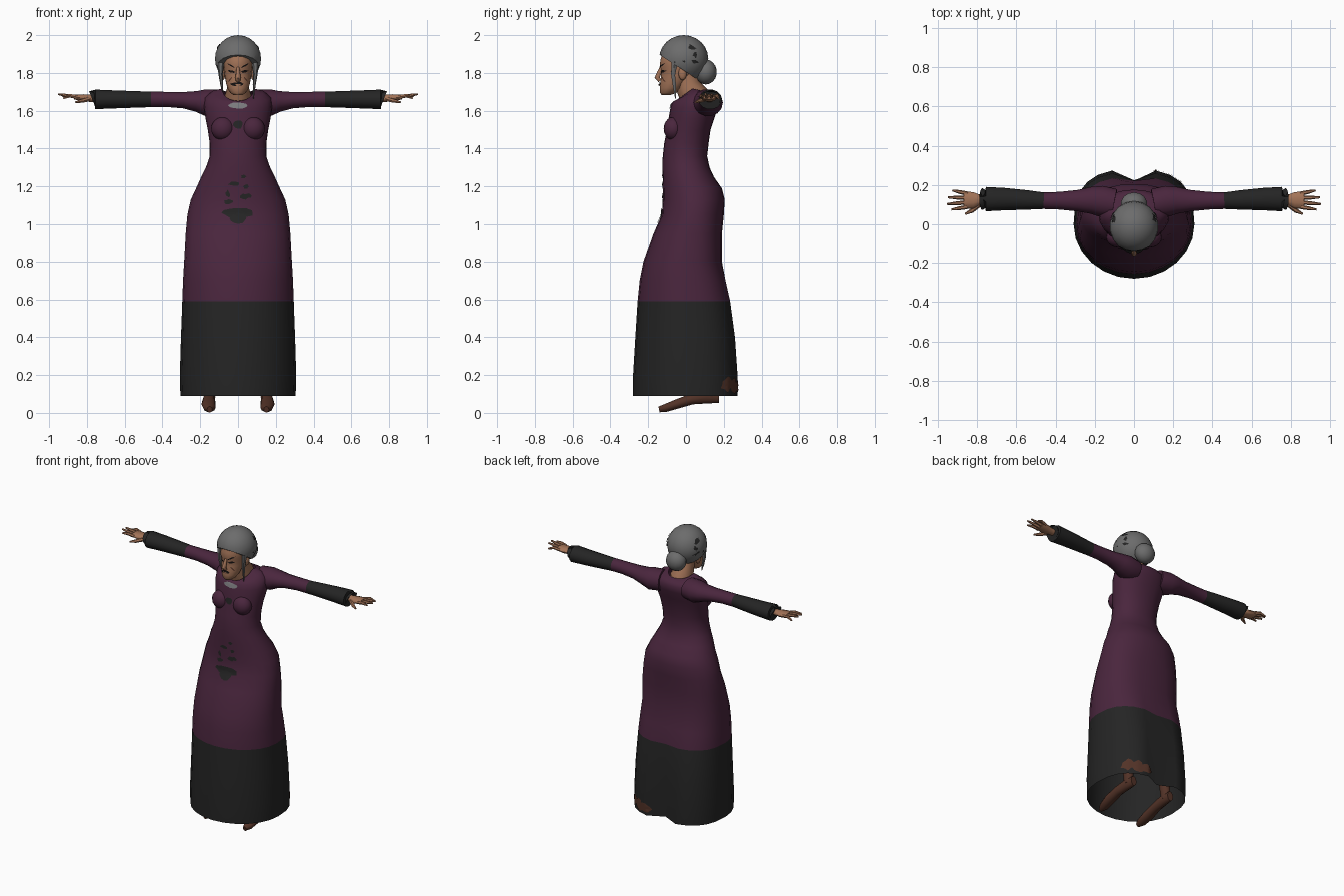
import bpy, bmesh, math, random
from mathutils import Vector, Matrix
from mathutils.bvhtree import BVHTree

if "Cube" in bpy.data.objects:
    bpy.data.objects.remove(bpy.data.objects["Cube"])

random.seed(4)

def material(name, r, g, b):
    m = bpy.data.materials.new(name)
    m.diffuse_color = (r, g, b, 1)
    m.use_nodes = True
    m.node_tree.nodes["Principled BSDF"].inputs["Base Color"].default_value = m.diffuse_color
    return m

PLUM = material("plum_cloth", .068, .019, .047)
DARK = material("charcoal_cloth", .018, .018, .018)
SKIN = material("skin", .36, .17, .095)
GREY = material("grey_hair", .15, .15, .15)
BROWN = material("brown_leather", .085, .032, .02)
BLACK = material("black_detail", .008, .006, .006)
SILVER = material("collar_grey", .2, .2, .21)

def finish(name, bm, mats, rule=None, angle=55):
    bmesh.ops.recalc_face_normals(bm, faces=bm.faces[:])
    if rule:
        for f in bm.faces:
            f.material_index = rule(f.calc_center_median())
    me = bpy.data.meshes.new(name)
    bm.to_mesh(me)
    bm.free()
    for m in mats:
        me.materials.append(m)
    ob = bpy.data.objects.new(name, me)
    bpy.context.collection.objects.link(ob)
    bpy.ops.object.select_all(action='DESELECT')
    ob.select_set(True)
    bpy.context.view_layer.objects.active = ob
    bpy.ops.object.shade_smooth_by_angle(angle=math.radians(angle))
    return ob

def loft(name, rings, mats, caps=(True, True), rule=None):
    bm = bmesh.new()
    vs = [[bm.verts.new(p) for p in r] for r in rings]
    n = len(vs[0])
    for a, b in zip(vs, vs[1:]):
        for i in range(n):
            bm.faces.new((a[i], a[(i + 1) % n], b[(i + 1) % n], b[i]))
    if caps[0]:
        bm.faces.new(vs[0])
    if caps[1]:
        bm.faces.new(vs[-1])
    return finish(name, bm, mats, rule)

def spow(v, e):
    return math.copysign(abs(v) ** e, v)

def flat_ring(z, w, f, b, dip=0, n=24, back=1.0, crease=0):
    """Level ring: half width, front and back y, lowered front edge, squarer back."""
    pts, c, d = [], (f + b) / 2, (b - f) / 2
    for i in range(n):
        t = 2 * math.pi * i / n
        s, k = math.sin(t), math.cos(t)          # k = 1 points to the back
        e = back if k > 0 else 1.0
        y = c + d * spow(k, e) - (crease if i == 0 else 0)
        pts.append((w * spow(s, e), y, z - dip * (max(0, -k) + .35 * max(0, k))))
    return pts

def tube(name, pts, mats, s=1, n=8, rule=None, caps=(True, True)):
    """Tube through (x, y, z, side radius, other radius); s mirrors x."""
    ps = [Vector(p[:3]) for p in pts]
    rings = []
    for i, p in enumerate(ps):
        t = (ps[min(i + 1, len(ps) - 1)] - ps[max(i - 1, 0)]).normalized()
        ref = Vector((0, 1, 0)) if abs(t.z) > .75 else Vector((0, 0, 1))
        u = t.cross(ref).normalized()
        v = u.cross(t)
        ring = []
        for k in range(n):
            a = 2 * math.pi * k / n
            q = p + u * math.cos(a) * pts[i][3] + v * math.sin(a) * pts[i][4]
            ring.append((q.x * s, q.y, q.z))
        rings.append(ring)
    return loft(name, rings, mats, caps, rule)

def ball(name, c, r, mat, seg=16, cut=None):
    bm = bmesh.new()
    bmesh.ops.create_uvsphere(bm, u_segments=seg, v_segments=seg * 2 // 3, radius=1,
                              matrix=Matrix.Translation(c) @ Matrix.Diagonal((*r, 1)))
    if cut:
        res = bmesh.ops.bisect_plane(bm, geom=bm.verts[:] + bm.edges[:] + bm.faces[:],
                                     plane_co=cut[0], plane_no=cut[1], clear_inner=True)
        edges = [g for g in res['geom_cut'] if isinstance(g, bmesh.types.BMEdge)]
        bmesh.ops.contextual_create(bm, geom=edges)
    return finish(name, bm, [mat])

def patch(name, target, mat, c, r, face, jag=0, tilt=0, n=12):
    """Thin spot laid on a surface. face is the outward direction, c and r are (across, z)."""
    me = target.data
    tree = BVHTree.FromPolygons([v.co for v in me.vertices], [p.vertices for p in me.polygons])
    d = Vector(face)
    bm = bmesh.new()

    def drop(a, z):
        o = Vector((0, a, z)) if abs(d.x) > .5 else Vector((a, 0, z))
        hit = tree.ray_cast(o + d, -d)[0] or tree.find_nearest(o + d * .2)[0]
        return bm.verts.new(hit + d * .005)
    mid, rings = drop(*c), [[], []]
    for k in range(n):
        t, g = 2 * math.pi * k / n, 1 + random.uniform(-jag, jag)
        x, z = r[0] * g * math.cos(t), r[1] * g * math.sin(t)
        x, z = x * math.cos(tilt) - z * math.sin(tilt), x * math.sin(tilt) + z * math.cos(tilt)
        for ring, q in zip(rings, (.5, 1)):
            ring.append(drop(c[0] + x * q, c[1] + z * q))
    for k in range(n):
        j = (k + 1) % n
        bm.faces.new((mid, rings[0][k], rings[0][j]))
        bm.faces.new((rings[0][k], rings[1][k], rings[1][j], rings[0][j]))
    ob = finish(name, bm, [mat])
    if sum((p.normal for p in ob.data.polygons), Vector()).dot(d) < 0:
        ob.data.flip_normals()
    return ob

# Dress: z, half width, front y, back y, neckline dip
dress_profile = [
    (.09, .305, -.28, .28, 0), (.2, .308, -.28, .28, 0), (.4, .302, -.268, .266, 0),
    (.59, .295, -.256, .24, 0), (.7, .291, -.245, .215, 0), (.8, .285, -.225, .19, 0),
    (.95, .277, -.172, .19, 0), (1.05, .268, -.128, .2, 0), (1.13, .25, -.122, .205, 0),
    (1.19, .222, -.122, .19, 0), (1.25, .195, -.123, .148, 0), (1.3, .17, -.124, .125, 0),
    (1.36, .15, -.123, .112, 0), (1.43, .15, -.115, .12, 0), (1.5, .16, -.1, .13, 0),
    (1.56, .172, -.092, .15, 0), (1.62, .18, -.083, .168, .01), (1.67, .175, -.075, .176, .03),
    (1.705, .135, -.066, .158, .055), (1.717, .085, -.055, .125, .065)]
dress = loft("dress", [flat_ring(*p, back=.75 if p[0] < 1 else .9,
                                 crease=.06 * max(0, min(1, (.75 - p[0]) / .5)))
                       for p in dress_profile],
             [PLUM, DARK], (False, False), lambda c: int(c.z < .59))

# Neck and face
tube("neck", [(0, .06, 1.6, .07, .075), (0, .045, 1.68, .07, .08), (0, .01, 1.73, .055, .065),
              (0, -.01, 1.8, .055, .06)], [SKIN], n=12)
face = loft("face", [flat_ring(*p, n=16) for p in [
    (1.682, .022, -.128, -.085), (1.695, .042, -.137, -.05), (1.72, .056, -.138, -.02),
    (1.745, .063, -.136, .0), (1.78, .07, -.132, .03), (1.81, .074, -.13, .05),
    (1.835, .077, -.139, .05), (1.87, .078, -.135, .05), (1.91, .07, -.122, .05)]], [SKIN])
tube("nose", [(0, -.13, 1.83, .008, .008), (0, -.142, 1.8, .011, .012), (0, -.152, 1.775, .015, .014),
              (0, -.138, 1.758, .012, .01)], [SKIN])
patch("mouth", face, BLACK, (0, 1.742), (.034, .011), (0, -1, 0), .3)
patch("lower_lip", face, SKIN, (0, 1.738), (.015, .004), (0, -1, 0)).location.y = -.003

# Hair
hair = ball("hair_cap", (0, -.012, 1.875), (.124, .13, .125), GREY, 18,
            ((0, 0, 1.805), (0, .65, 1)))
ball("hair_bun", (0, .105, 1.805), (.068, .058, .066), GREY, 14)

for s in (1, -1):
    # Facial details
    patch("eye", face, BLACK, (s * .034, 1.808), (.019, .006), (0, -1, 0), .2, s * .15)
    patch("brow", face, BLACK, (s * .036, 1.838), (.022, .004), (0, -1, 0), .2, s * .5)
    patch("cheek_line", face, BROWN, (s * .042, 1.765), (.016, .003), (0, -1, 0), .1, -s * .9)
    ball("ear", (s * .08, -.018, 1.797), (.014, .022, .036), SKIN, 10)
    low = 1.665 if s > 0 else 1.7
    tube("hair_lock", [(.092, -.06, 1.86, .02, .02), (.092, -.068, 1.79, .011, .012),
                       (.086, -.062, 1.74, .008, .01), (.082, -.055, low, .002, .003)], [GREY], s, 6)
    # Dark hair ornaments
    for a, z, w, h in ((.03, 1.935, .024, .01), (.05, 1.895, .01, .014), (.045, 1.86, .02, .008),
                       (-.01, 1.86, .008, .006)):
        patch("hair_ornament", hair, DARK, (a, z), (w, h), (s, 0, 0), .4, -.4)

    # Bust
    ball("bust", (s * .08, -.066, 1.505), (.062, .052, .062), PLUM)

    # Sleeves, plum above and charcoal toward the cuff
    tube("sleeve", [(.1, .105, 1.645, .075, .068), (.17, .118, 1.643, .078, .072),
                    (.22, .122, 1.65, .068, .056), (.29, .12, 1.656, .054, .044),
                    (.38, .12, 1.66, .045, .041), (.46, .12, 1.66, .042, .042),
                    (.55, .124, 1.66, .05, .045), (.66, .128, 1.66, .057, .049),
                    (.755, .128, 1.66, .062, .053), (.772, .128, 1.662, .056, .045),
                    (.75, .128, 1.662, .04, .035)],
         [PLUM, DARK], s, 14, lambda c: int(abs(c.x) > .46))

    # Hands
    tube("palm", [(.74, .126, 1.664, .024, .02), (.785, .124, 1.666, .027, .02),
                  (.82, .122, 1.668, .042, .02), (.868, .122, 1.673, .044, .013)], [SKIN], s, 10)
    for y0, y1, tip, z1 in ((.088, .075, .93, 1.678), (.111, .103, .952, 1.688),
                            (.134, .137, .948, 1.686), (.156, .172, .925, 1.666)):
        tube("finger", [(.85, y0, 1.672, .011, .011), ((.85 + tip) / 2, (y0 + y1) / 2, 1.68, .01, .01),
                        (tip, y1, z1, .005, .005)], [SKIN], s, 6)
    tube("thumb", [(.79, .1, 1.662, .014, .013), (.825, .07, 1.652, .012, .011),
                   (.86, .052, 1.645, .005, .005)], [SKIN], s, 6)

    # Shoes and lower legs
    tube("shoe", [(.15, -.142, .018, .014, .016), (.152, -.11, .025, .032, .022),
                  (.156, -.05, .046, .038, .026), (.154, .03, .073, .032, .03),
                  (.15, .11, .085, .03, .037), (.148, .175, .085, .022, .034)], [BROWN], s, 10)
    tube("lower_leg", [(.15, .13, .08, .028, .034), (.148, .12, .18, .032, .036),
                       (.14, .1, .32, .05, .055), (.13, .07, .5, .055, .06)], [BROWN], s, 10)

# Collar clasp and dark dress ornaments
front = (0, -1, 0)
patch("collar_clasp", dress, SILVER, (0, 1.628), (.05, .017), front, .1)
patch("chest_button", dress, DARK, (0, 1.527), (.026, .022), front, .1)
patch("belt_ornament", dress, DARK, (0, 1.06), (.083, .026), front, .1)
patch("belt_point", dress, DARK, (0, 1.032), (.045, .028), front, .1)
for x, z, w, h in ((-.022, 1.215, .03, .01), (.03, 1.252, .013, .009), (.042, 1.2, .014, .012),
                   (-.055, 1.16, .012, .018), (.04, 1.148, .028, .014), (-.05, 1.118, .022, .012)):
    patch("dress_ornament", dress, DARK, (x, z), (w, h), front, .3)

# Worn brown patches on the back hem
for x, z, w, h in ((.12, .135, .04, .03), (.18, .145, .04, .035), (.235, .15, .03, .035)):
    patch("hem_patch", dress, BROWN, (x, z), (w, h), (0, 1, 0), .25)
